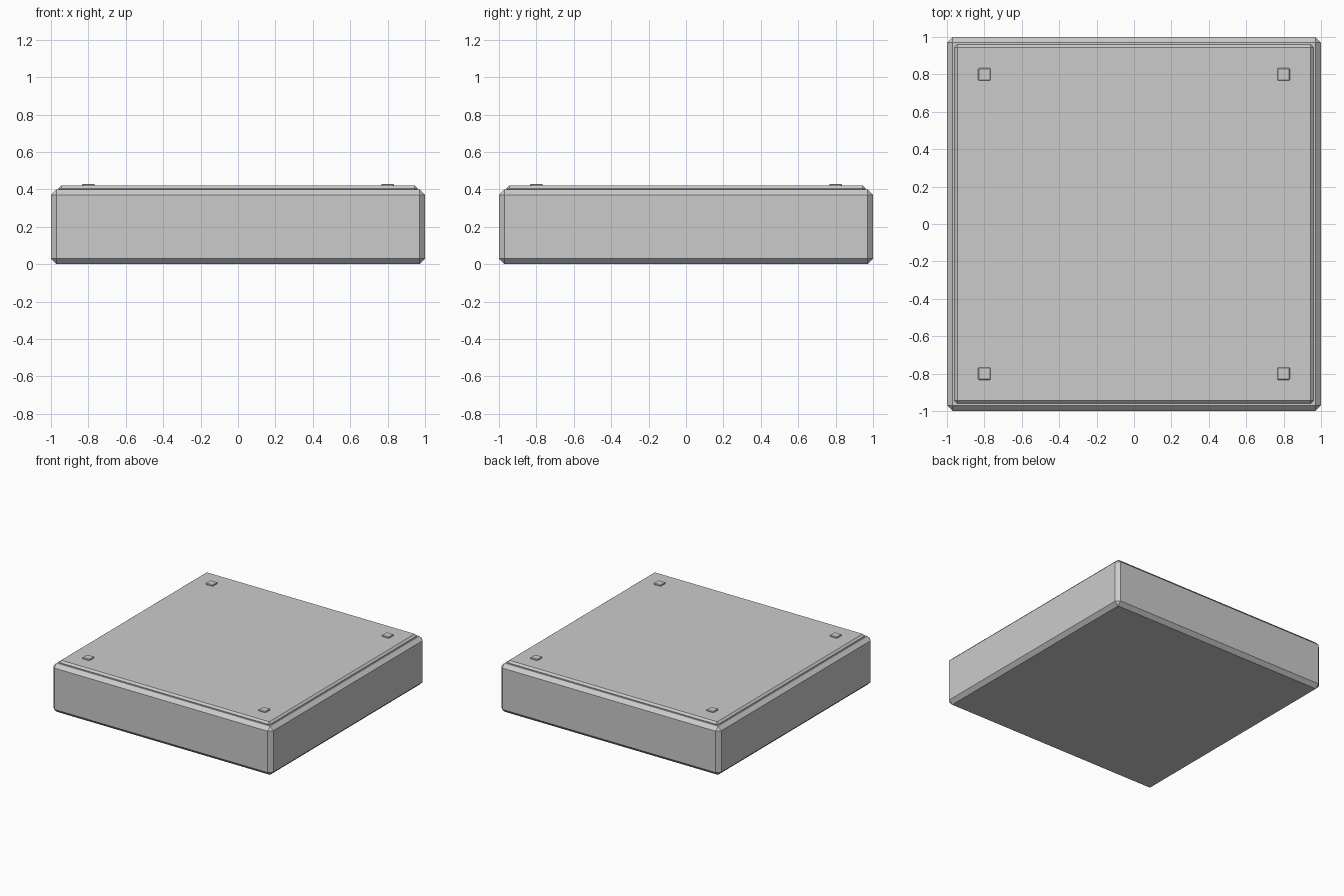
import bpy

if "Cube" in bpy.data.objects:
    bpy.data.objects.remove(bpy.data.objects["Cube"])


def bevelled_box(name, size, z_min, z_max, x=0, y=0, bevel=0.03):
    bpy.ops.mesh.primitive_cube_add(size=1, location=(x, y, (z_min + z_max) / 2))
    ob = bpy.context.object
    ob.name = name
    ob.scale = (size, size, z_max - z_min)
    bpy.ops.object.transform_apply(location=False, rotation=False, scale=True)
    mod = ob.modifiers.new("chamfer", 'BEVEL')
    mod.width = bevel
    mod.segments = 1
    return ob


# Main slab with chamfered edges
bevelled_box("base_slab", 2.0, 0.0, 0.40, bevel=0.03)

# Slightly inset top plate
bevelled_box("top_plate", 1.92, 0.38, 0.42, bevel=0.015)

# Four small corner studs
for side, x in (("left", -0.8), ("right", 0.8)):
    for end, y in (("front", -0.8), ("back", 0.8)):
        bevelled_box(f"stud_{end}_{side}", 0.066, 0.40, 0.43, x, y, bevel=0.004)
